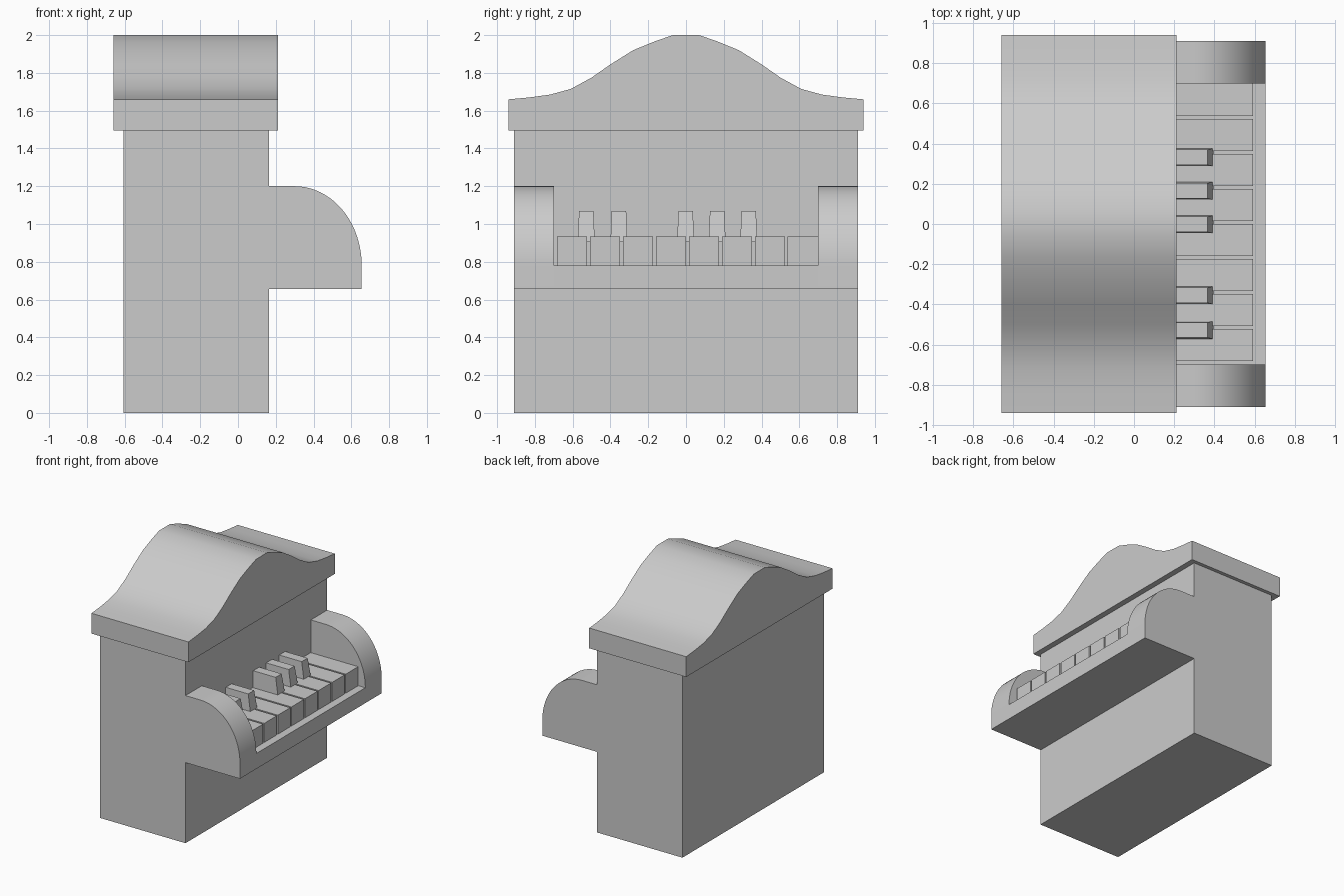
import bpy
import bmesh
import math

if "Cube" in bpy.data.objects:
    bpy.data.objects.remove(bpy.data.objects["Cube"], do_unlink=True)

GREY = (0.6, 0.6, 0.6, 1)
grey = bpy.data.materials.new("plain grey")
grey.use_nodes = True
grey.diffuse_color = GREY
grey.node_tree.nodes["Principled BSDF"].inputs["Base Color"].default_value = GREY


def finish(name, bm, smooth=False):
    bmesh.ops.recalc_face_normals(bm, faces=bm.faces[:])
    mesh = bpy.data.meshes.new(name)
    bm.to_mesh(mesh)
    bm.free()
    mesh.materials.append(grey)
    obj = bpy.data.objects.new(name, mesh)
    bpy.context.collection.objects.link(obj)
    if smooth:
        bpy.ops.object.select_all(action="DESELECT")
        obj.select_set(True)
        bpy.context.view_layer.objects.active = obj
        bpy.ops.object.shade_smooth_by_angle(angle=math.radians(30))
    return obj


def prism(name, points, offset, smooth=False):
    """Extrude a closed outline of 3D points along an offset."""
    bm = bmesh.new()
    face = bm.faces.new([bm.verts.new(p) for p in points])
    out = bmesh.ops.extrude_face_region(bm, geom=[face], use_keep_orig=True)
    verts = [g for g in out["geom"] if isinstance(g, bmesh.types.BMVert)]
    bmesh.ops.translate(bm, verts=verts, vec=offset)
    return finish(name, bm, smooth)


def box(name, x0, x1, y0, y1, z0, z1):
    base = [(x0, y0, z0), (x1, y0, z0), (x1, y1, z0), (x0, y1, z0)]
    return prism(name, base, (0, 0, z1 - z0))


# Cabinet and key bed
BACK = 0.165
box("cabinet", -0.605, BACK, -0.91, 0.91, 0, 1.5)
box("key_bed", BACK, 0.655, -0.70, 0.70, 0.655, 0.78)

# Curved lid with an overhanging rim
half = [(0.07, 2.0), (0.17, 1.965), (0.28, 1.92), (0.4, 1.845), (0.5, 1.775),
        (0.61, 1.715), (0.72, 1.685), (0.83, 1.67), (0.94, 1.66), (0.94, 1.495)]
outline = half + [(-y, z) for y, z in reversed(half)]
prism("lid", [(-0.66, y, z) for y, z in outline], (0.872, 0, 0), True)

# Rounded cheeks at both ends of the keyboard
arc = [(0.3 + 0.355 * math.sin(a), 0.78 + 0.42 * math.cos(a))
       for a in (math.pi / 2 * i / 20 for i in range(21))]
cheek = [(BACK, 0.655), (BACK, 1.2)] + arc + [(0.655, 0.655)]
for side, y in (("left", -0.91), ("right", 0.70)):
    prism(side + "_cheek", [(x, y, z) for x, z in cheek], (0, 0.21, 0), True)

# Row of wide keys
for i in range(8):
    y = -0.683 + i * 0.1745
    box(f"wide_key_{i + 1}", BACK, 0.592, y, y + 0.16, 0.78, 0.935)

# Raised narrow keys, tapered toward the top
for i, y in enumerate((-0.528, -0.355, -0.002, 0.165, 0.332)):
    key = box(f"raised_key_{i + 1}", BACK, 0.395, y - 0.045, y + 0.045, 0.905, 1.07)
    for v in key.data.vertices:
        if v.co.z > 1:
            v.co.y = y + (v.co.y - y) * 0.85
            v.co.x = min(v.co.x, 0.367)
